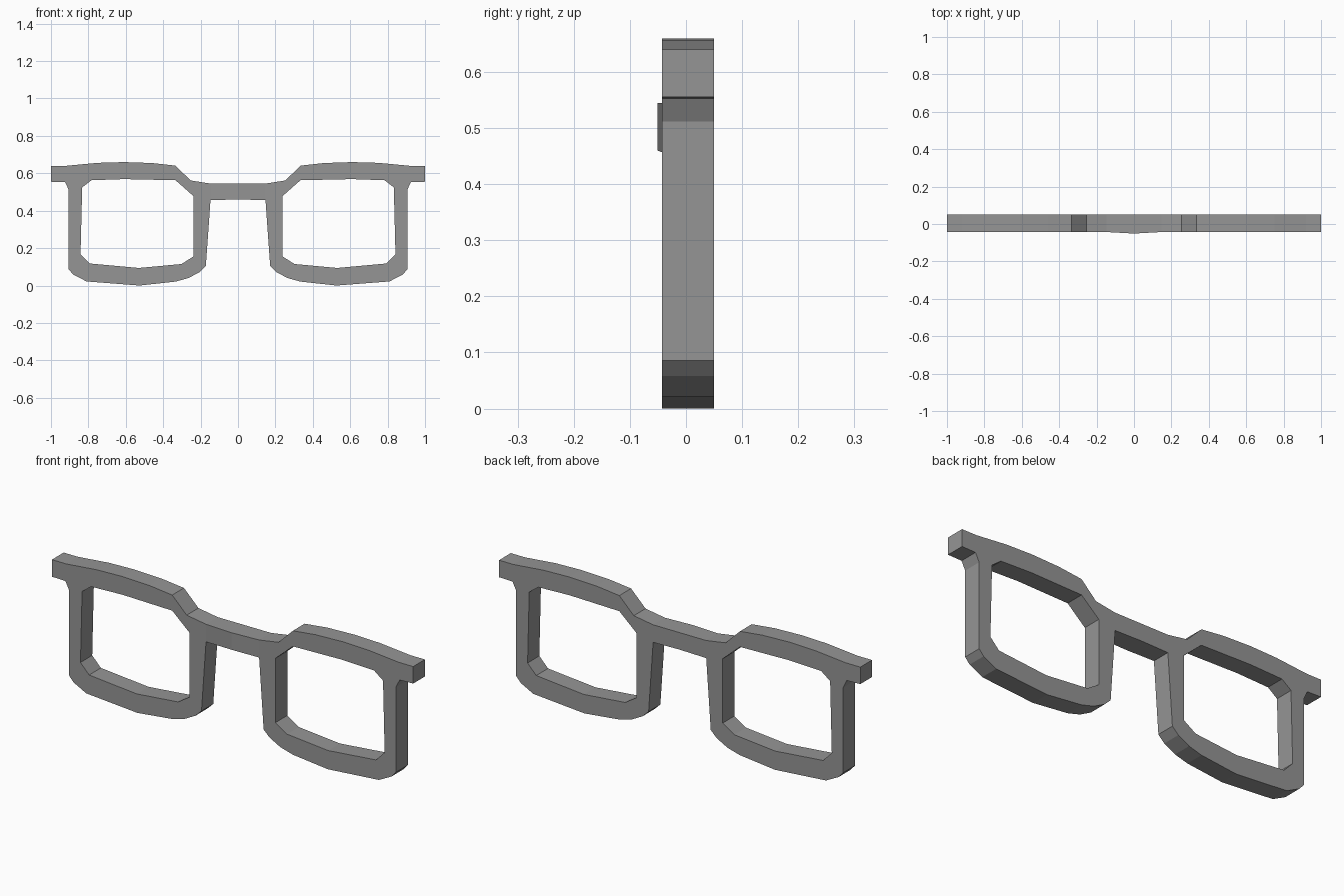
import bpy
import bmesh

if "Cube" in bpy.data.objects:
    bpy.data.objects.remove(bpy.data.objects["Cube"], do_unlink=True)

FRONT, BACK, BULGE = -0.043, 0.05, 0.008

# Plain grey plastic
grey = bpy.data.materials.new("grey_plastic")
grey.use_nodes = True
colour = (0.3, 0.3, 0.3, 1)
grey.diffuse_color = colour
grey.node_tree.nodes["Principled BSDF"].inputs["Base Color"].default_value = colour

# Half profile (x, z): from the bridge along the brow, hinge, and lower rim
outer = [(.147, .545), (.254, .562), (.334, .641), (.46, .655), (.61, .66),
         (.75, .656), (.92, .64), (1, .64), (1, .555), (.925, .553),
         (.905, .512), (.905, .086), (.88, .058), (.81, .022), (.527, 0),
         (.334, .021), (.265, .04), (.205, .072), (.172, .104), (.147, .457)]
lens_hole = [(.238, .478), (.334, .563), (.61, .569), (.783, .563), (.833, .525),
             (.842, .168), (.794, .118), (.53, .094), (.302, .115), (.238, .156)]
bridge_middle = [(0, .46), (0, .545)]


def make_loop(bm, points):
    verts = [bm.verts.new((x, FRONT, z)) for x, z in points]
    edges = [bm.edges.new((v, verts[(i + 1) % len(verts)])) for i, v in enumerate(verts)]
    return verts, edges


bm = bmesh.new()
rim, rim_edges = make_loop(bm, outer)
hole, hole_edges = make_loop(bm, lens_hole)
bmesh.ops.triangle_fill(bm, edges=rim_edges + hole_edges, use_beauty=True)

# Half of the nose bridge
low, high = [bm.verts.new((x, FRONT, z)) for x, z in bridge_middle]
bm.faces.new((low, rim[-1], rim[0], high))

# Thicken towards the back, then push the bridge centre forward
bmesh.ops.recalc_face_normals(bm, faces=bm.faces)
result = bmesh.ops.extrude_face_region(bm, geom=bm.faces[:], use_keep_orig=True)
for v in result["geom"]:
    if isinstance(v, bmesh.types.BMVert):
        v.co.y = BACK
for v in (low, high):
    v.co.y -= BULGE

# Open the middle so that both halves join
middle = [f for f in bm.faces if all(abs(v.co.x) < 1e-5 for v in f.verts)]
bmesh.ops.delete(bm, geom=middle, context="FACES_ONLY")
bmesh.ops.recalc_face_normals(bm, faces=bm.faces)

mesh = bpy.data.meshes.new("glasses_frame")
bm.to_mesh(mesh)
bm.free()
mesh.materials.append(grey)
frame = bpy.data.objects.new("glasses_frame", mesh)
bpy.context.collection.objects.link(frame)

# Mirror to the other side
mirror = frame.modifiers.new("mirror", "MIRROR")
mirror.use_axis[0] = True
mirror.use_clip = True
